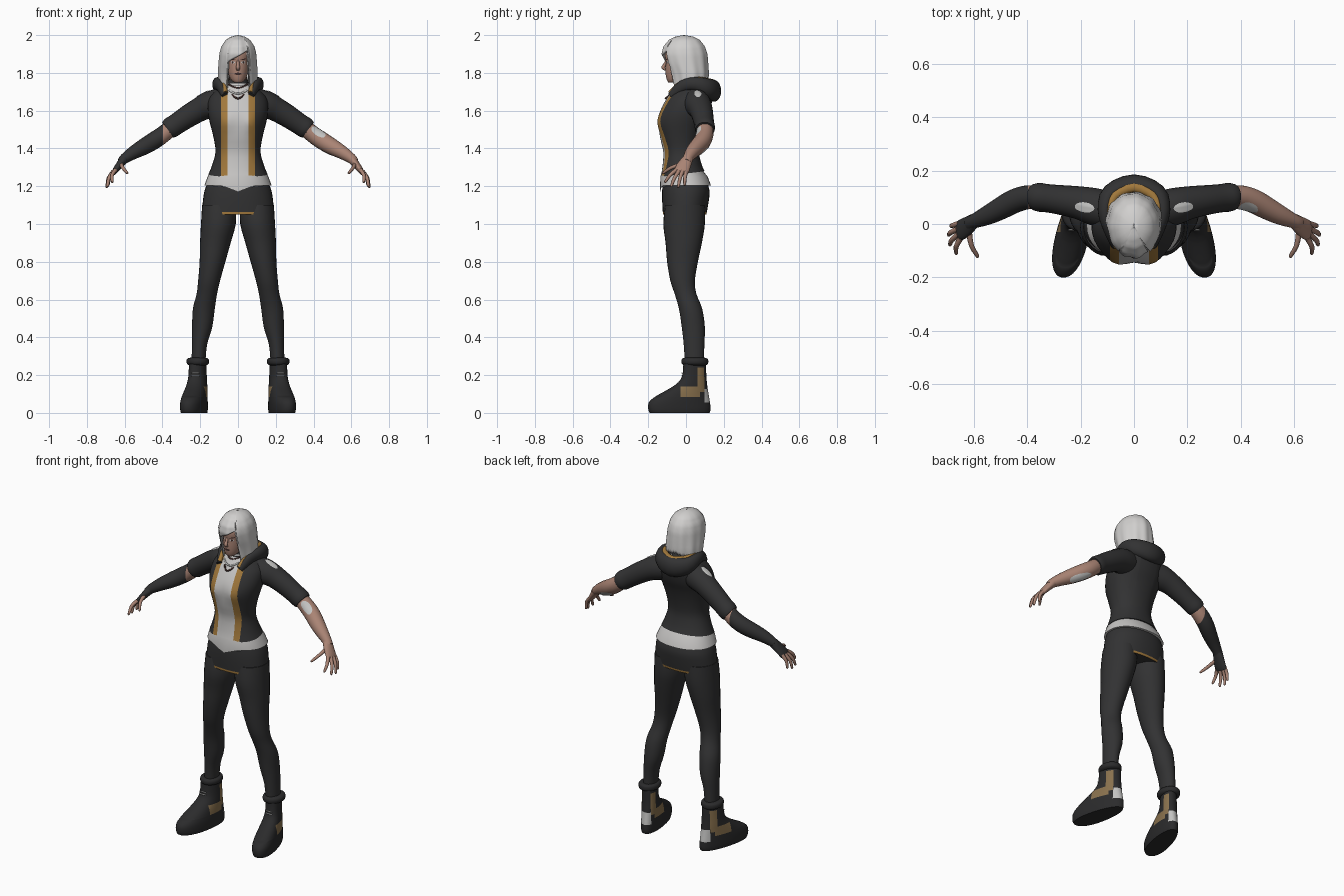
import bpy, bmesh, math
from mathutils import Vector as V

if "Cube" in bpy.data.objects:
    bpy.data.objects.remove(bpy.data.objects["Cube"])


def mat(name, r, g, b):
    m = bpy.data.materials.new(name)
    m.diffuse_color = (r, g, b, 1)
    m.use_nodes = True
    m.node_tree.nodes["Principled BSDF"].inputs["Base Color"].default_value = m.diffuse_color
    return m


BLACK = mat("black cloth", .032, .032, .033)
BOOT = mat("black leather", .024, .024, .025)
GOLD = mat("gold trim", .36, .19, .045)
SHIRT = mat("light shirt", .58, .57, .56)
HAIR = mat("white hair", .64, .63, .62)
SKIN = mat("skin", .40, .23, .175)
TAN = mat("tan leather", .25, .165, .075)
GREY = mat("pale patch", .55, .55, .54)
DARK = mat("dark features", .05, .025, .022)


def fine(rows, k=3):
    """Catmull-Rom refinement of a list of tuples."""
    out, m = [], len(rows) - 1
    for i in range(m):
        a, b, c, d = rows[max(i - 1, 0)], rows[i], rows[i + 1], rows[min(i + 2, m)]
        for j in range(k):
            t = j / k
            out.append(tuple(.5 * (2 * q + (r - p) * t + (2 * p - 5 * q + 4 * r - s) * t * t
                                   + (3 * q - p - 3 * r + s) * t ** 3) for p, q, r, s in zip(a, b, c, d)))
    return out + [rows[-1]]


def loft(name, rings, mats, rule=None, cuts=(), cap=True, warp=None):
    """Skin closed rings; cuts are (point, normal) planes; rule(centre, normal) picks the material."""
    bm = bmesh.new()
    rows = [[bm.verts.new(warp(V(p)) if warp else p) for p in r] for r in rings]
    for a, b in zip(rows, rows[1:]):
        for i in range(len(a)):
            j = (i + 1) % len(a)
            bm.faces.new((a[i], a[j], b[j], b[i]))
    if cap:
        bm.faces.new(rows[0])
        bm.faces.new(rows[-1])
    bmesh.ops.recalc_face_normals(bm, faces=bm.faces)
    for co, no in cuts:
        bmesh.ops.bisect_plane(bm, geom=bm.verts[:] + bm.edges[:] + bm.faces[:], plane_co=co, plane_no=no)
    bm.normal_update()
    if rule:
        for f in bm.faces:
            f.material_index = rule(f.calc_center_median(), f.normal)
    return finish(name, bm, mats)


def finish(name, bm, mats):
    me = bpy.data.meshes.new(name)
    bm.to_mesh(me)
    bm.free()
    for m in mats:
        me.materials.append(m)
    ob = bpy.data.objects.new(name, me)
    bpy.context.collection.objects.link(ob)
    return ob


def oval(z, rx, yf, yb, x=0, n=36, p=2.2):
    ring = []
    for i in range(n):
        a = 2 * math.pi * i / n
        c, s = math.cos(a), math.sin(a)
        ring.append((x + rx * math.copysign(abs(c) ** (2 / p), c),
                     (yf + yb) / 2 + (yb - yf) / 2 * math.copysign(abs(s) ** (2 / p), s), z))
    return ring


def tube(name, pts, mats, side=(0, 1, 0), n=20, k=3, **kw):
    """Sweep along (x, y, z, radius along side, other radius)."""
    pts = fine(pts, k)
    rings = []
    for i, q in enumerate(pts):
        t = (V(pts[min(i + 1, len(pts) - 1)][:3]) - V(pts[max(i - 1, 0)][:3])).normalized()
        u = (V(side) - t * V(side).dot(t)).normalized()
        w = t.cross(u)
        rings.append([V(q[:3]) + u * q[3] * math.cos(2 * math.pi * j / n) + w * q[4] * math.sin(2 * math.pi * j / n)
                      for j in range(n)])
    return loft(name, rings, mats, **kw)


def patch(name, target, loc, normal, along, a, b, m, off=.003):
    """Thin oval plate wrapped on a surface."""
    nz = V(normal).normalized()
    u = (V(along) - nz * V(along).dot(nz)).normalized()
    w = nz.cross(u)
    bm = bmesh.new()
    bmesh.ops.create_grid(bm, x_segments=8, y_segments=8, size=1)
    for v in bm.verts:
        x, y = v.co.x, v.co.y
        v.co = V(loc) + u * a * x * math.sqrt(1 - y * y / 2) + w * b * y * math.sqrt(1 - x * x / 2)
    ob = finish(name, bm, [m])
    sw = ob.modifiers.new("wrap", 'SHRINKWRAP')
    sw.target, sw.offset, sw.wrap_mode = target, off, 'ABOVE_SURFACE'


def flip(pts, s):
    return [(p[0] * s,) + tuple(p[1:]) for p in pts]


# Jacket with open front: shirt panel and gold edges cut in
def body_warp(v):
    if v.y < 0:
        v.y -= .018 * math.exp(-((abs(v.x) - .07) / .05) ** 2 - ((v.z - 1.54) / .05) ** 2)
    v.z += .13 * (v.y + .13) * min(1, max(0, (1.4 - v.z) / .15))
    return v


jacket = fine([(1.25, .156, -.135, .098), (1.30, .138, -.125, .082), (1.38, .119, -.12, .068), (1.46, .13, -.137, .078),
               (1.54, .15, -.142, .1), (1.60, .16, -.135, .125), (1.66, .155, -.105, .14), (1.70, .125, -.078, .142),
               (1.735, .085, -.055, .13)])
loft("jacket", [oval(*r) for r in jacket], [BLACK, GOLD, SHIRT], warp=body_warp,
     cuts=[((x, 0, 0), (1, 0, 0)) for x in (-.09, -.056, .056, .09)],
     rule=lambda c, n: 0 if c.y > -.03 or abs(c.x) > .09 or n.z < -.8 else (1 if abs(c.x) > .056 else 2))


# Shirt tails and skirt with gold hem
def tail_warp(v):
    if v.z < 1.22 and v.y < 0:
        v.z -= .035 * max(0, 1 - abs(v.x) / .09)
    return v


loft("shirt_tails", [oval(*r) for r in ((1.205, .178, -.137, .132), (1.25, .161, -.136, .115), (1.30, .135, -.118, .075))],
     [SHIRT], warp=tail_warp)
loft("skirt", [oval(*r) for r in fine([(1.05, .192, -.122, .108), (1.12, .186, -.126, .12), (1.18, .176, -.126, .124),
                                      (1.25, .148, -.12, .1)])], [BLACK, GOLD],
     cuts=[((0, 0, 1.063), (0, 0, 1))], rule=lambda c, n: int(c.z < 1.063 and n.z > -.8))

# Hood, its gold lining, collar, neck and necklace
half = [(.07, -.08, 1.68, .02, .016), (.095, -.02, 1.73, .03, .02), (.108, .05, 1.742, .036, .028),
        (.085, .115, 1.72, .05, .036), (0, .148, 1.705, .058, .038)]
tube("hood", half + flip(half[-2::-1], -1), [BLACK], (0, 0, 1))
line = [(.065, -.085, 1.695, .012, .012), (.08, -.02, 1.752, .012, .012), (.09, .05, 1.768, .012, .013),
        (.07, .107, 1.762, .012, .016), (0, .138, 1.755, .012, .018)]
tube("hood_lining", line + flip(line[-2::-1], -1), [GOLD], (0, 0, 1), n=12)
loft("shirt_collar", [oval(1.69, .07, -.07, .12), oval(1.745, .056, -.04, .11)], [SHIRT])
loft("neck", [oval(1.66, .05, -.03, .09), oval(1.82, .045, -.03, .06)], [SKIN])
loft("choker", [oval(1.745, .055, -.045, .1), oval(1.765, .05, -.04, .09)], [BLACK])
for i, (z, y, w) in enumerate(((1.72, -.062, .05), (1.69, -.088, .05), (1.665, -.108, .03))):
    arc = [(w * t, y + .025 * t * t, z + .02 * t * t, .005, .005) for t in (-1, -.5, 0, .5, 1)]
    tube(f"necklace_{i}", arc, [DARK if i != 1 else GREY], (0, 0, 1), n=8)

# Head and face
head = loft("head", [oval(*r, p=2.1) for r in fine([
    (1.748, .018, -.092, -.05), (1.76, .034, -.1, -.02), (1.785, .048, -.106, .02), (1.82, .059, -.108, .06),
    (1.86, .066, -.107, .085), (1.9, .068, -.11, .09), (1.95, .055, -.085, .075), (1.975, .02, -.04, .04)])], [SKIN])
tube("nose", [(0, -.102, 1.868, .005, .006), (0, -.114, 1.842, .008, .009), (0, -.12, 1.828, .01, .012),
              (0, -.108, 1.816, .006, .008)], [SKIN], n=10)
for s in (-1, 1):
    nrm, tag = (s * .3, -1, 0), "left" if s > 0 else "right"
    patch("eye_white_" + tag, head, (s * .029, -.1, 1.856), nrm, (1, 0, 0), .014, .006, GREY, .001)
    patch("iris_" + tag, head, (s * .028, -.1, 1.856), nrm, (1, 0, 0), .006, .006, DARK, .002)
    patch("eyebrow_" + tag, head, (s * .03, -.1, 1.872), nrm, (1, 0, s * .15), .018, .003, DARK, .002)
patch("lips", head, (0, -.107, 1.795), (0, -1, 0), (1, 0, 0), .02, .006, DARK, .002)

# Hair: bob whose lower edge depends on the direction around the head
PROF = [(2.0, .001, -.012, -.01), (1.993, .035, -.055, .035), (1.975, .064, -.09, .072), (1.94, .088, -.119, .1),
        (1.9, .098, -.128, .113), (1.85, .102, -.115, .117), (1.8, .105, -.092, .12), (1.76, .104, -.082, .118),
        (1.7, .098, -.078, .11)]


def prof(z):
    for a, b in zip(PROF, PROF[1:]):
        if z >= b[0]:
            t = (a[0] - z) / (a[0] - b[0])
            return [p + (q - p) * t for p, q in zip(a[1:], b[1:])]
    return PROF[-1][1:]


def hair_end(deg):
    if abs(deg) < 37:
        return 1.888 + .033 * math.sin(math.radians(deg)) / .6
    return 1.72 + (abs(deg) - 37) / 143 * .06 + .006 * math.sin(deg * .5)


bands = []
for k in range(19):
    s, ring = k / 18, []
    for i in range(90):
        deg = i * 4 - 178
        z = 2 - (2 - hair_end(deg)) * s ** 1.5
        rx, yf, yb = prof(z)
        a, w = math.radians(deg), 1 + .022 * s * math.sin(math.radians(deg) * 11)
        ring.append((rx * w * math.sin(a), (yf + yb) / 2 - (yb - yf) / 2 * w * math.cos(a), z))
    bands.append(ring)
hair = loft("hair", bands, [HAIR], cap=False)
sol = hair.modifiers.new("thickness", 'SOLIDIFY')
sol.thickness, sol.offset = .01, -1

for s in (1, -1):
    tag = "left" if s > 0 else "right"
    # Sleeve with shoulder patch
    sleeve = tube("sleeve_" + tag, flip([
        (.09, .05, 1.645, .07, .075), (.15, .065, 1.63, .07, .072), (.2, .078, 1.608, .063, .064),
        (.26, .088, 1.573, .057, .06), (.32, .096, 1.533, .053, .056), (.355, .1, 1.51, .054, .056),
        (.372, .1, 1.498, .05, .05)], s), [BLACK])
    patch("shoulder_patch_" + tag, sleeve, (s * .187, .062, 1.695), (s * .5, -.05, .86), (s, .1, -.55), .042, .02, GREY)
    # Forearm: bare on one side, long glove on the other
    arm = tube("forearm_" + tag, flip([
        (.34, .1, 1.52, .042, .042), (.4, .1, 1.472, .045, .045), (.45, .085, 1.438, .045, .046),
        (.5, .058, 1.408, .042, .043), (.55, .032, 1.38, .036, .036), (.6, .01, 1.347, .027, .027),
        (.615, .002, 1.33, .028, .024)], s), [SKIN, BLACK], cuts=[((-.397, 0, 0), (1, 0, .3 * 0))],
        rule=lambda c, n: int(c.x < -.397))
    if s > 0:
        patch("forearm_patch_front", arm, (.425, .06, 1.485), (.3, -.6, .7), (1, -.3, -.7), .045, .026, GREY)
        patch("forearm_patch_back", arm, (.47, .1, 1.39), (.1, .6, -.7), (1, -.4, -.6), .07, .025, GREY)
    # Hand and fingers
    tube("palm_" + tag, flip([(.6, .012, 1.347, .027, .025), (.625, -.008, 1.315, .036, .02),
                              (.648, -.022, 1.285, .039, .016), (.66, -.028, 1.268, .036, .011)], s),
         [SKIN if s > 0 else BLACK])
    for i, (b, t) in enumerate((((.655, .002, 1.28), (.688, -.008, 1.203)), ((.66, -.018, 1.28), (.697, -.042, 1.192)),
                                ((.658, -.037, 1.28), (.692, -.08, 1.197)), ((.65, -.053, 1.285), (.667, -.113, 1.22)),
                                ((.618, -.03, 1.315), (.585, -.126, 1.268)))):
        b, t = V(b), V(t)
        m = (b + t) / 2 + V((.008, -.002, .006))
        tip = b.lerp(t, .93)
        tube(f"finger_{i}_{tag}", flip([(*b, .011, .011), (*m, .0095, .0095), (*tip, .007, .007), (*t, .002, .002)], s),
             [SKIN], n=10)
    # Leg
    legs = fine([(1.1, .09, -.11, .1, .1), (1.0, .092, -.12, .1, .104), (.9, .081, -.108, .084, .12),
                 (.8, .068, -.1, .063, .135), (.7, .058, -.083, .047, .153), (.63, .054, -.06, .055, .165),
                 (.55, .058, -.037, .086, .181), (.45, .053, -.022, .1, .19), (.36, .04, -.012, .097, .204),
                 (.25, .036, -.005, .095, .21)])
    loft("leg_" + tag, [oval(*r[:4], x=r[4] * s, n=28, p=2) for r in legs], [BLACK])

    # Boot: toes turned out, tan side panels, pale heel patch
    def foot(v):
        v.x = s * (.212 + v.x * (1.0 - .7 * v.y) - (v.y - .05) * .21)
        return v

    def boot_rule(c, n):
        if c.y > .098 and .05 < c.z < .13:
            return 2
        panel = -.03 < c.y < .075 and .085 < c.z < .14
        strip = .06 < c.y < .097 and .11 < c.z < .25
        return int((panel or strip) and abs(n.z) < .8)

    loft("boot_" + tag, [oval(*r, n=40) for r in fine([
        (0, .058, -.192, .125), (.02, .061, -.2, .13), (.055, .061, -.197, .127), (.085, .059, -.165, .122),
        (.115, .056, -.112, .117), (.15, .052, -.055, .112), (.19, .048, -.022, .108), (.26, .045, -.014, .106)])],
        [BOOT, TAN, GREY], rule=boot_rule, warp=foot,
        cuts=[((0, y, 0), (0, 1, 0)) for y in (-.03, .06, .075, .098)]
        + [((0, 0, z), (0, 0, 1)) for z in (.085, .11, .14)])
    loft("boot_cuff_" + tag, [oval(*r, x=.213 * s, p=2) for r in fine([
        (.252, .046, -.01, .105), (.26, .057, -.022, .116), (.275, .06, -.025, .118), (.287, .055, -.02, .114),
        (.292, .042, -.008, .1)])], [BOOT])
    for i, z in enumerate((.195, .21)):
        tube(f"lace_{i}_{tag}", [(s * (.225 + t), -.022, z, .003, .003) for t in (-.02, 0, .02)], [GREY], n=6)

# Smooth shading with kept hard edges
bpy.ops.object.select_all(action='SELECT')
bpy.context.view_layer.objects.active = hair
bpy.ops.object.shade_smooth_by_angle(angle=math.radians(50))
